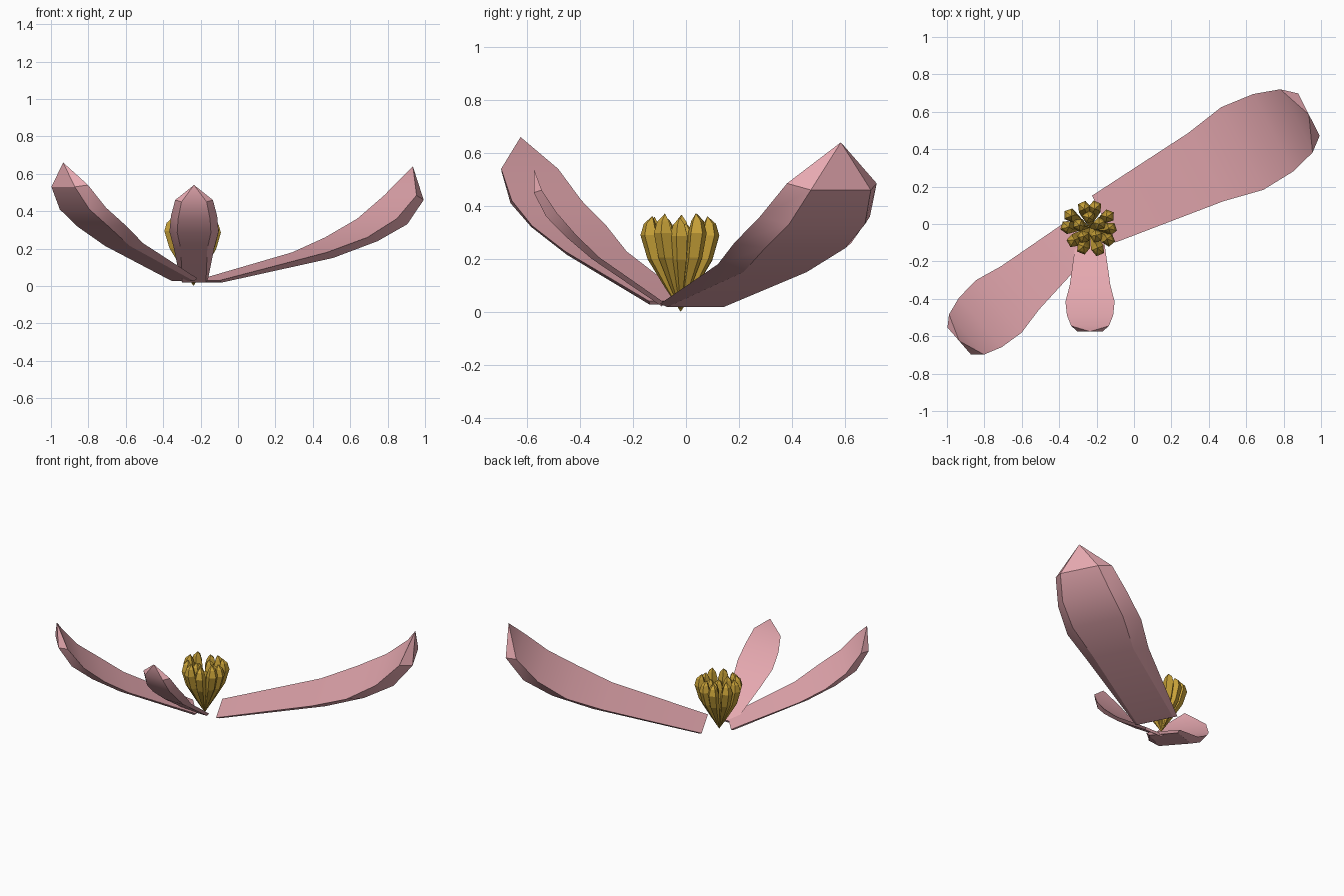
import bpy, bmesh, math, random
from mathutils import Vector

if "Cube" in bpy.data.objects:
    bpy.data.objects.remove(bpy.data.objects["Cube"])

random.seed(4)


def material(name, color):
    m = bpy.data.materials.new(name)
    m.diffuse_color = (*color, 1)
    m.use_nodes = True
    m.node_tree.nodes["Principled BSDF"].inputs["Base Color"].default_value = m.diffuse_color
    return m


pink = material("petal_pink", (0.80, 0.40, 0.44))
gold = material("stamen_gold", (0.58, 0.36, 0.04))


def finish(bm, name, mat, smooth=None):
    bmesh.ops.recalc_face_normals(bm, faces=bm.faces)
    me = bpy.data.meshes.new(name)
    bm.to_mesh(me)
    bm.free()
    ob = bpy.data.objects.new(name, me)
    bpy.context.collection.objects.link(ob)
    me.materials.append(mat)
    if smooth:
        bpy.ops.object.select_all(action='DESELECT')
        ob.select_set(True)
        bpy.context.view_layer.objects.active = ob
        bpy.ops.object.shade_smooth_by_angle(angle=math.radians(smooth))
    return ob


# Petal cross-sections: (distance back from the tip, half width)
RIM = [(1.23, 0.14), (0.62, 0.205), (0.40, 0.248), (0.215, 0.233), (0.075, 0.19)]
KEEL = [(1.21, 0.12), (0.547, 0.134), (0.298, 0.170), (0.116, 0.161), (0.0, 0.127)]


def petal(name, end, angle, length, width, rim_z, keel_z, tip_z):
    u = Vector((math.cos(angle), math.sin(angle), 0))
    p = Vector((-u.y, u.x, 0))
    bm = bmesh.new()

    def point(row, side, z):
        pos = Vector((*end, z)) - u * row[0] * length + p * side * row[1] * width
        return bm.verts.new(pos)

    rings = []
    for r, k, rz, kz in zip(RIM, KEEL, rim_z, keel_z):
        rings.append([point(r, -1, rz), point(k, -1, kz), point(k, 1, kz), point(r, 1, rz)])
    for a, b in zip(rings, rings[1:]):
        for i in range(4):
            j = (i + 1) % 4
            bm.faces.new((a[i], a[j], b[j], b[i]))
    bm.faces.new(rings[0])
    tip = bm.verts.new((*end, tip_z))
    for i in range(4):
        bm.faces.new((rings[-1][i], rings[-1][(i + 1) % 4], tip))
    return finish(bm, name, pink, 30)


petal("large_petal", (0.935, 0.585), math.radians(27), 1.0, 1.0,
      (0.03, 0.18, 0.26, 0.36, 0.485), (0.018, 0.15, 0.24, 0.33, 0.46), 0.64)
petal("medium_petal", (-0.935, -0.625), math.radians(221), 0.70, 0.75,
      (0.04, 0.228, 0.325, 0.42, 0.54), (0.027, 0.215, 0.32, 0.41, 0.53), 0.66)
petal("small_petal", (-0.235, -0.575), math.radians(270), 0.40, 0.53,
      (0.035, 0.205, 0.29, 0.375, 0.46), (0.02, 0.20, 0.285, 0.36, 0.45), 0.54)


# Stamens: five-sided spindles leaning out from a shared base point
CENTER = Vector((-0.238, -0.02, 0))


def stamen(name, angle, reach, height, girth):
    out = Vector((math.cos(angle), math.sin(angle), 0))
    side = Vector((-out.y, out.x, 0))
    bm = bmesh.new()
    rings = []
    twist = random.uniform(0, math.tau)
    for d, z, r in ((0.42, 0.28, 0.45), (0.80, 0.55, 0.85), (0.98, 0.80, 1.0), (0.98, 0.92, 0.65)):
        c = CENTER + out * d * reach + Vector((0, 0, z * height))
        rings.append([bm.verts.new(c + girth * r * (out * math.cos(t) + side * math.sin(t)))
                      for t in (twist + i * math.tau / 5 for i in range(5))])
    base = bm.verts.new(CENTER)
    tip = bm.verts.new(CENTER + out * 0.9 * reach + Vector((0, 0, height)))
    for i in range(5):
        j = (i + 1) % 5
        bm.faces.new((rings[0][i], rings[0][j], base))
        bm.faces.new((rings[-1][i], rings[-1][j], tip))
        for a, b in zip(rings, rings[1:]):
            bm.faces.new((a[i], a[j], b[j], b[i]))
    finish(bm, name, gold)


for i in range(10):
    stamen(f"outer_stamen_{i + 1}", math.tau * (i + random.uniform(-0.12, 0.12)) / 10,
           random.uniform(0.112, 0.13), random.uniform(0.345, 0.375), 0.037)
for i in range(5):
    stamen(f"inner_stamen_{i + 1}", math.tau * (i + 0.3) / 5,
           0.06, random.uniform(0.31, 0.36), 0.036)
